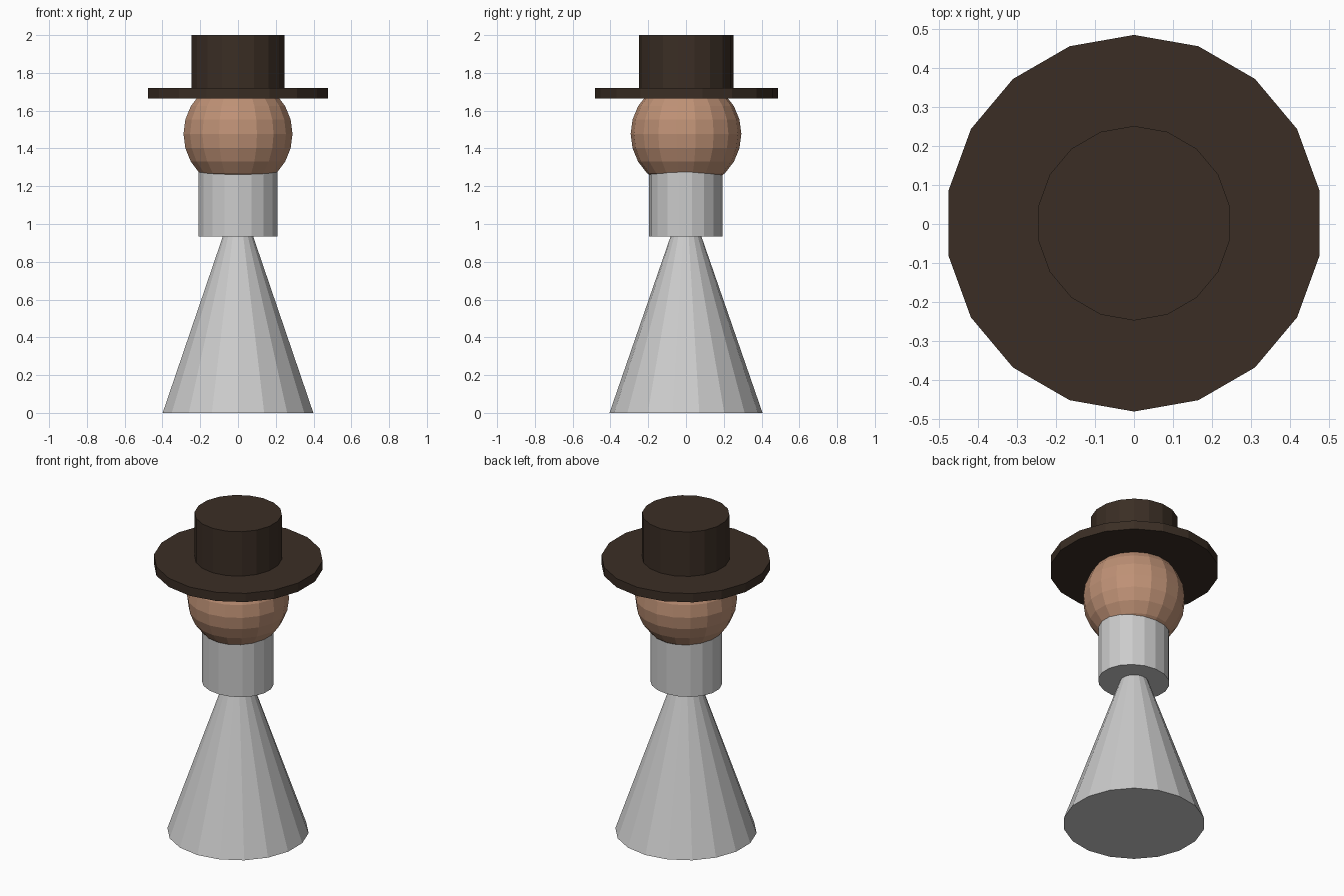
import bpy

if "Cube" in bpy.data.objects:
    bpy.data.objects.remove(bpy.data.objects["Cube"])

SIDES = 18


def material(name, color):
    m = bpy.data.materials.new(name)
    m.diffuse_color = (*color, 1)
    m.use_nodes = True
    m.node_tree.nodes["Principled BSDF"].inputs["Base Color"].default_value = m.diffuse_color
    return m


def cone(name, r_low, r_high, z0, z1, y=0.0, squash=1.0, mat=None):
    """Upright faceted cylinder or cone from z0 to z1."""
    bpy.ops.mesh.primitive_cone_add(vertices=SIDES, radius1=r_low, radius2=r_high,
                                    depth=z1 - z0, location=(0, y, (z0 + z1) / 2))
    ob = bpy.context.object
    ob.name = name
    ob.scale.y = squash
    if mat:
        ob.data.materials.append(mat)
    return ob


felt = material("dark_brown", (0.043, 0.027, 0.018))
skin = material("tan", (0.52, 0.285, 0.18))

# Body: tapering skirt and slightly oval neck
cone("body", 0.405, 0.0, 0.0, 1.17)
cone("neck", 0.211, 0.211, 0.935, 1.36, y=-0.002, squash=0.92)

# Head
bpy.ops.mesh.primitive_uv_sphere_add(segments=SIDES, ring_count=12, radius=0.293,
                                     location=(0, 0, 1.477))
head = bpy.context.object
head.name = "head"
head.data.materials.append(skin)

# Hat: wide brim and straight crown
cone("hat_brim", 0.484, 0.484, 1.665, 1.72, y=0.002, mat=felt)
cone("hat_crown", 0.25, 0.25, 1.70, 2.0, y=0.002, mat=felt)
